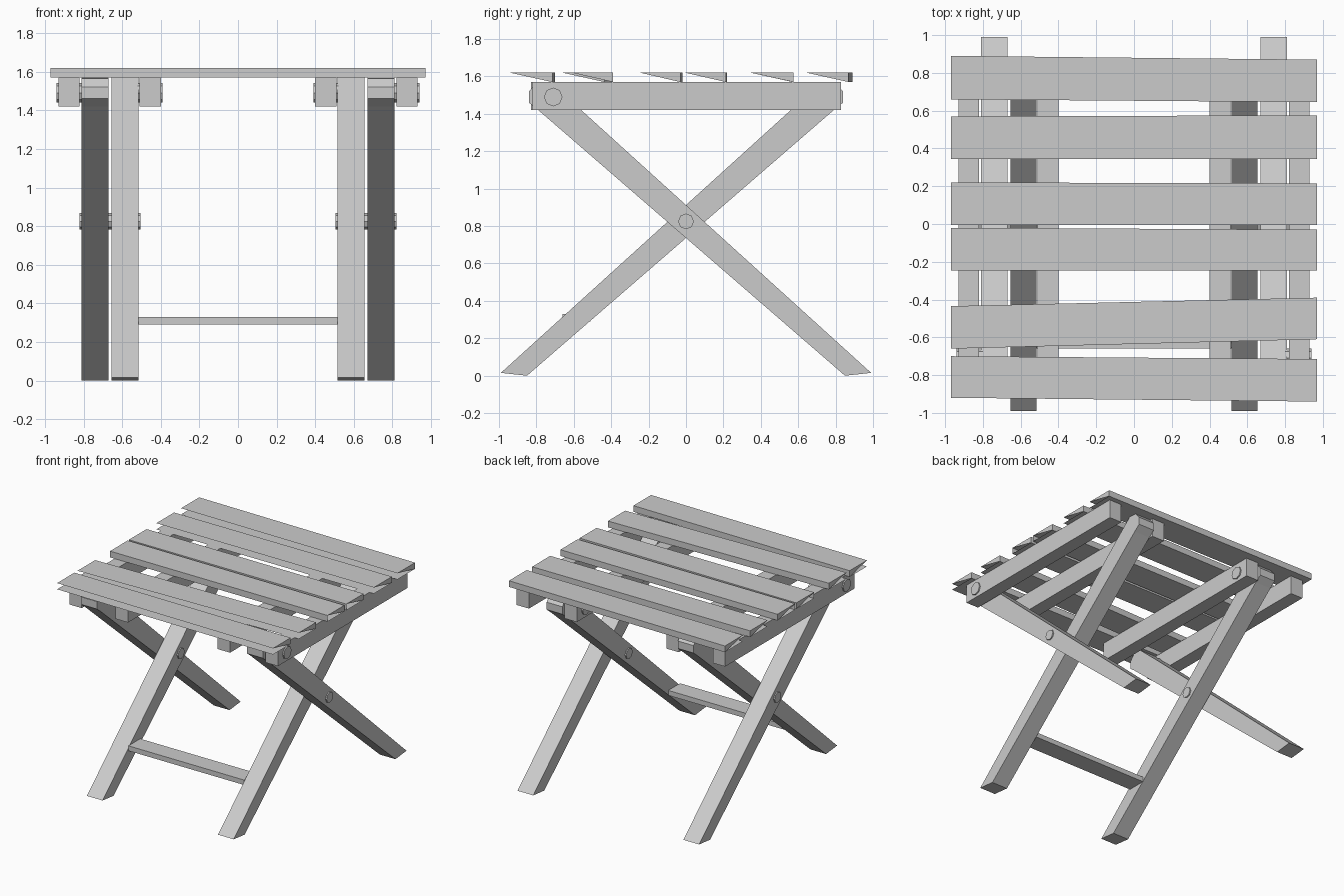
import bpy, bmesh
from mathutils import Matrix
from math import pi

if "Cube" in bpy.data.objects:
    bpy.data.objects.remove(bpy.data.objects["Cube"])


def make_object(name, verts, faces):
    mesh = bpy.data.meshes.new(name)
    mesh.from_pydata(verts, [], faces)
    bm = bmesh.new()
    bm.from_mesh(mesh)
    bmesh.ops.recalc_face_normals(bm, faces=bm.faces)
    bm.to_mesh(mesh)
    bm.free()
    obj = bpy.data.objects.new(name, mesh)
    bpy.context.collection.objects.link(obj)
    return obj


def extrude_x(name, profile, x0, x1):
    """Solid with a (y, z) profile running from x0 to x1."""
    n = len(profile)
    verts = [(x, y, z) for x in (x0, x1) for y, z in profile]
    faces = [tuple(range(n)), tuple(range(n, 2 * n))]
    faces += [(i, (i + 1) % n, n + (i + 1) % n, n + i) for i in range(n)]
    return make_object(name, verts, faces)


def box_profile(y0, y1, z0, z1):
    return [(y0, z0), (y1, z0), (y1, z1), (y0, z1)]


def pin(name, x0, x1, y, z, r, sides=8):
    bm = bmesh.new()
    bmesh.ops.create_cone(bm, cap_ends=True, segments=sides, radius1=r, radius2=r,
                          depth=abs(x1 - x0),
                          matrix=Matrix.Translation(((x0 + x1) / 2, y, z)) @ Matrix.Rotation(pi / 2, 4, 'Y'))
    mesh = bpy.data.meshes.new(name)
    bm.to_mesh(mesh)
    bm.free()
    obj = bpy.data.objects.new(name, mesh)
    bpy.context.collection.objects.link(obj)


def slat(name, left, right, front_closed):
    """Board whose ends are only half capped; some have an open front."""
    verts = [(x, y, z) for x, ys in ((-0.97, left), (0.97, right))
             for y, z in box_profile(ys[0], ys[1], 1.57, 1.62)]
    faces = [(0, 4, 5, 1), (1, 5, 6, 2), (2, 6, 7, 3), (1, 2, 3), (5, 7, 6)]
    if front_closed:
        faces.append((0, 3, 7, 4))
    make_object(name, verts, faces)


# Seat slats, slightly uneven: (y range at left end, y range at right end, closed front)
slats = [((-0.92, -0.70), (-0.94, -0.715), False),
         ((-0.66, -0.435), (-0.61, -0.39), False),
         ((-0.245, -0.02), (-0.245, -0.03), True),
         ((-0.005, 0.22), (-0.005, 0.215), True),
         ((0.345, 0.57), (0.345, 0.575), False),
         ((0.66, 0.89), (0.645, 0.87), False)]
for i, s in enumerate(slats):
    slat(f"seat_slat_{i + 1}", *s)

# Crossing leg profile with a rounded upper end
leg = [(0.99, 0.015), (0.85, 0.0), (-0.79, 1.42), (-0.84, 1.46),
       (-0.84, 1.52), (-0.80, 1.565), (-0.73, 1.57), (-0.56, 1.42)]
leg_mirrored = [(-y, z) for y, z in leg]

for side, s in (("left", -1), ("right", 1)):
    # Rails under the seat
    extrude_x(f"outer_rail_{side}", box_profile(-0.82, 0.83, 1.42, 1.57), s * 0.82, s * 0.93)
    extrude_x(f"inner_rail_{side}", box_profile(-0.83, 0.82, 1.42, 1.57), s * 0.40, s * 0.51)
    # Legs
    extrude_x(f"outer_leg_{side}", leg, s * 0.67, s * 0.81)
    extrude_x(f"inner_leg_{side}", leg_mirrored, s * 0.515, s * 0.655)
    # Pivot bolts
    pin(f"cross_bolt_{side}", s * 0.505, s * 0.82, 0.0, 0.825, 0.042)
    pin(f"outer_top_bolt_{side}", s * 0.80, s * 0.94, -0.71, 1.49, 0.05)
    pin(f"inner_top_bolt_{side}", s * 0.39, s * 0.52, 0.71, 1.49, 0.05)

# Flat stretcher between the inner legs
extrude_x("stretcher", box_profile(-0.66, -0.51, 0.29, 0.33), -0.515, 0.515)
